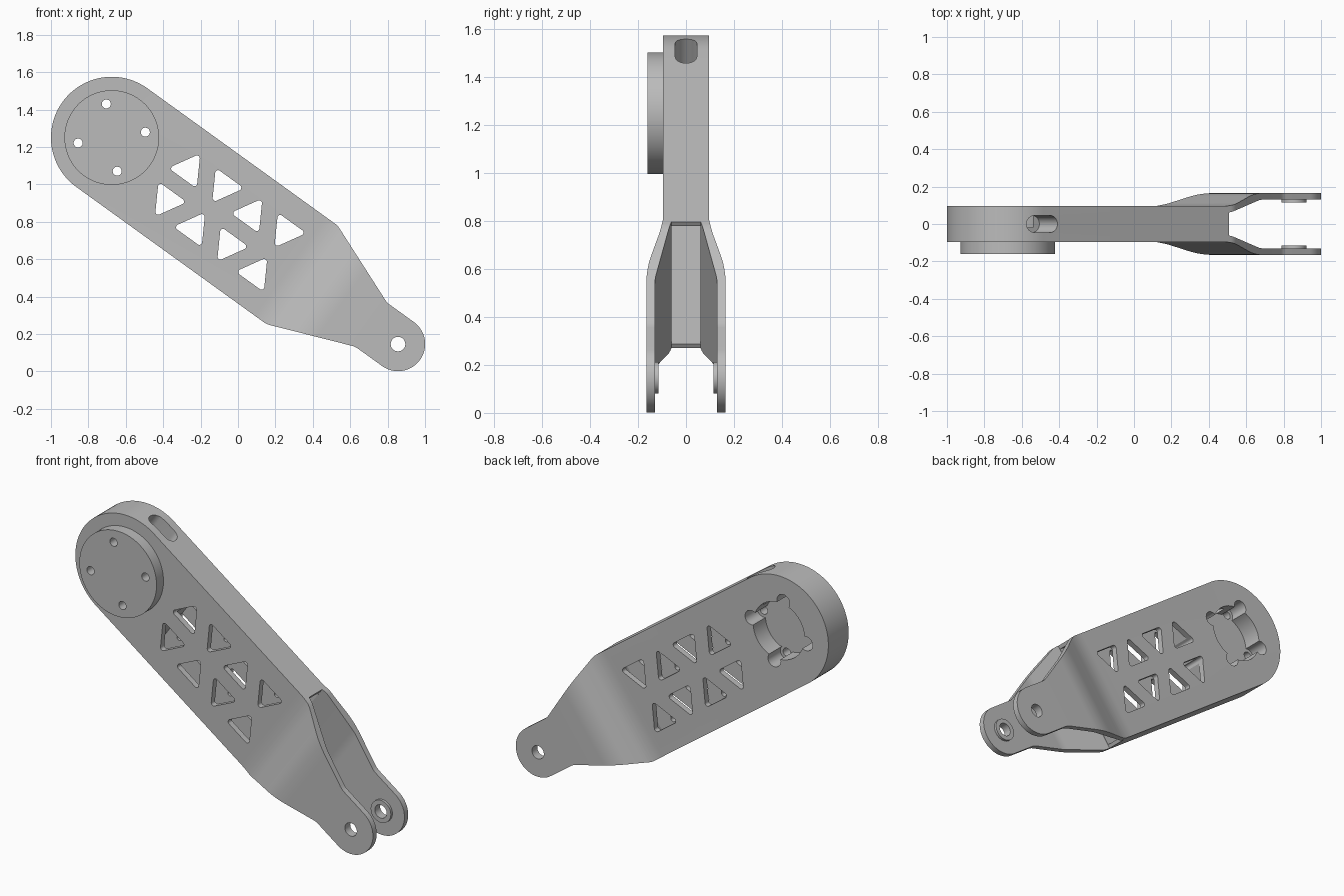
import bpy, bmesh
from math import cos, sin, tan, radians, pi
from mathutils import Vector

cube = bpy.data.objects.get("Cube")
if cube:
    bpy.data.objects.remove(cube, do_unlink=True)

# The arm is drawn lying along x, then tilted into place
TILT = radians(35.8)
PIVOT = (-0.675, 0, 1.25)
TIP = 1.887          # distance from the hub centre to the pin centre
HUB_R, TIP_R = 0.325, 0.145
HALF, SHELL = 0.095, 0.06   # outer and inner half thickness

grey = bpy.data.materials.new("plain grey")
grey.use_nodes = True
grey.diffuse_color = (0.5, 0.5, 0.5, 1)
grey.node_tree.nodes["Principled BSDF"].inputs["Base Color"].default_value = (0.5, 0.5, 0.5, 1)


def arc(cx, cy, r, start, end, n):
    steps = [radians(start + (end - start) * i / n) for i in range(n + 1)]
    return [(cx + r * cos(a), cy + r * sin(a)) for a in steps]


def circle(cx, cy, r, n=48):
    return arc(cx, cy, r, 0, 360, n)[:-1]


def rounded(corners, n=8):
    """Fillet each corner that carries a radius as its third value."""
    out = []
    for i, c in enumerate(corners):
        p = Vector(c[:2])
        if len(c) < 3:
            out.append(p)
            continue
        d1 = (Vector(corners[i - 1][:2]) - p).normalized()
        d2 = (Vector(corners[(i + 1) % len(corners)][:2]) - p).normalized()
        turn = (pi - d1.angle(d2)) / 2
        centre = p + (d1 + d2).normalized() * c[2] / cos(turn)
        a = p + d1 * c[2] * tan(turn) - centre
        b = p + d2 * c[2] * tan(turn) - centre
        out += [centre + a.lerp(b, k / n).normalized() * c[2] for k in range(n + 1)]
    return out


def prisms(name, outlines, lo, hi, axis="y"):
    """Extrude outlines along y (side shapes) or z (edge-on shapes)."""
    bm = bmesh.new()
    for pts in outlines:
        place = (lambda p: (p[0], lo, p[1])) if axis == "y" else (lambda p: (p[0], p[1], lo))
        face = bm.faces.new([bm.verts.new(place(p)) for p in pts])
        top = bmesh.ops.extrude_face_region(bm, geom=[face])["geom"]
        rise = Vector((0, hi - lo, 0)) if axis == "y" else Vector((0, 0, hi - lo))
        bmesh.ops.translate(bm, vec=rise, verts=[v for v in top if isinstance(v, bmesh.types.BMVert)])
    bmesh.ops.recalc_face_normals(bm, faces=bm.faces)
    mesh = bpy.data.meshes.new(name)
    bm.to_mesh(mesh)
    bm.free()
    mesh.materials.append(grey)
    obj = bpy.data.objects.new(name, mesh)
    bpy.context.collection.objects.link(obj)
    return obj


def activate(obj):
    bpy.ops.object.select_all(action="DESELECT")
    obj.select_set(True)
    bpy.context.view_layer.objects.active = obj


def carve(obj, cutter, operation="DIFFERENCE"):
    activate(obj)
    mod = obj.modifiers.new("carve", "BOOLEAN")
    mod.operation, mod.object, mod.solver = operation, cutter, "EXACT"
    bpy.ops.object.modifier_apply(modifier=mod.name)
    bpy.data.objects.remove(cutter, do_unlink=True)


def finish(obj):
    obj.rotation_euler = (0, TILT, 0)
    obj.location = PIVOT
    activate(obj)
    bpy.ops.object.shade_smooth_by_angle(angle=radians(25))


# Arm: side outline crossed with the forked edge-on profile
outline = rounded(
    arc(0, 0, HUB_R, 90, 270, 48)
    + [(1.255, -HUB_R, 0.1), (1.71, -TIP_R, 0.1)]
    + arc(TIP, 0, TIP_R, -90, 90, 32)
    + [(1.71, TIP_R, 0.1), (1.255, HUB_R, 0.1)])
half_fork = [(-0.4, HALF), (1.24, HALF, 0.4), (1.45, 0.165, 0.4), (2.1, 0.165),
             (2.1, 0.13), (1.5, 0.13, 0.2), (1.225, SHELL + 0.001)]
fork = rounded(half_fork + [(c[0], -c[1], *c[2:]) for c in reversed(half_fork)])
arm = prisms("arm", [outline], -0.2, 0.2)
carve(arm, prisms("fork_profile", [fork], -0.4, 0.4, "z"), "INTERSECT")

# Hollow middle, open towards the fork
hollow = [(0.36, -0.303), (1.235, -0.303), (1.235, 0.303), (0.36, 0.303)]
carve(arm, prisms("hollow", [hollow], -SHELL, SHELL))

# Rounded triangular lightening holes, alternating in two mirrored rows
triangles = []
for k in range(4):
    for side in (1, -1):
        point = side if k % 2 == 0 else -side
        cx, cy = 0.434 + 0.205 * k, side * (0.099 if k % 2 == 0 else 0.14)
        triangles.append(rounded([
            (cx + 0.108 * cos(a), cy + 0.108 * sin(a), 0.015)
            for a in (radians(90 * point + 120 * j) for j in range(3))]))
carve(arm, prisms("triangle_holes", triangles, -0.3, 0.3))

# Lobed pocket in the back of the hub
bolts = [(0.182 * cos(a), 0.182 * sin(a)) for a in (radians(45 + 90 * j) for j in range(4))]
carve(arm, prisms("pocket", [circle(0, 0, 0.168, 64)], -0.02, 0.3))
carve(arm, prisms("pocket_lobes", [circle(*b, 0.042, 32) for b in bolts], -0.021, 0.3))

# Cable slot in the upper edge of the hub
slot = arc(0.048, 0, 0.045, -90, 90, 16) + arc(-0.055, 0, 0.045, 90, 270, 16)
carve(arm, prisms("cable_slot", [slot], 0.16, 0.5, "z"))

# Raised disc on the front of the hub
disc = prisms("mounting_disc", [circle(0, 0, 0.253, 96)], -0.16, -HALF + 0.005)

# Collars inside the fork tips
collars = [prisms(name, [circle(TIP, 0, 0.066)], min(a, b), max(a, b))
           for name, a, b in (("back_collar", 0.115, 0.135), ("front_collar", -0.115, -0.135))]

# Bolt holes and pin holes
for part in (arm, disc):
    carve(part, prisms("bolt_holes", [circle(*b, 0.024, 32) for b in bolts], -0.3, 0.3))
for part in [arm] + collars:
    carve(part, prisms("pin_hole", [circle(TIP, 0, 0.039)], -0.3, 0.3))

for part in [arm, disc] + collars:
    finish(part)
